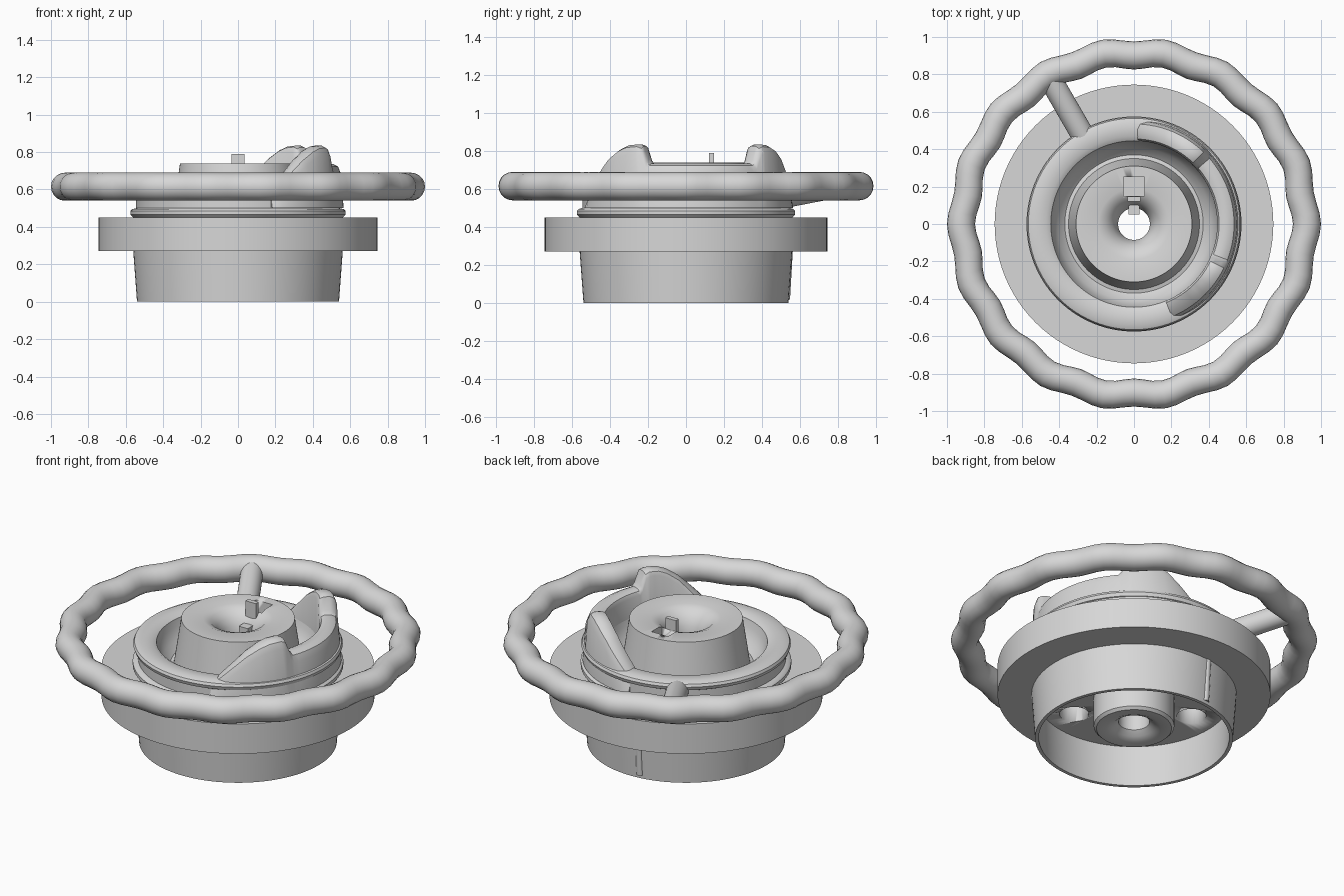
import bpy, bmesh, math
from mathutils import Vector

if "Cube" in bpy.data.objects:
    bpy.data.objects.remove(bpy.data.objects["Cube"])

grey = bpy.data.materials.new("light_grey")
grey.diffuse_color = (0.68, 0.68, 0.68, 1)
grey.use_nodes = True
grey.node_tree.nodes["Principled BSDF"].inputs["Base Color"].default_value = grey.diffuse_color


def finish(name, bm, angle=35):
    """Turn a bmesh into a named, smooth shaded object."""
    bmesh.ops.recalc_face_normals(bm, faces=bm.faces)
    me = bpy.data.meshes.new(name)
    bm.to_mesh(me)
    bm.free()
    me.materials.append(grey)
    ob = bpy.data.objects.new(name, me)
    bpy.context.collection.objects.link(ob)
    bpy.ops.object.select_all(action='DESELECT')
    ob.select_set(True)
    bpy.context.view_layer.objects.active = ob
    bpy.ops.object.shade_smooth_by_angle(angle=math.radians(angle))
    return ob


def loft(name, loops, closed, angle=35):
    """Skin a list of closed point loops; cap the ends when open."""
    bm = bmesh.new()
    rings = [[bm.verts.new(p) for p in lp] for lp in loops]
    n = len(rings[0])
    for i in range(len(rings) - (0 if closed else 1)):
        a, b = rings[i], rings[(i + 1) % len(rings)]
        for j in range(n):
            k = (j + 1) % n
            bm.faces.new((a[j], a[k], b[k], b[j]))
    if not closed:
        bm.faces.new(rings[0])
        bm.faces.new(rings[-1])
    return finish(name, bm, angle)


def polar(r, deg, z):
    a = math.radians(deg)
    return (r * math.cos(a), r * math.sin(a), z)


def cylinder(name, p, q, r, segs=32):
    p, q = Vector(p), Vector(q)
    rot = (q - p).to_track_quat('Z', 'Y')
    loops = [[c + rot @ Vector(polar(r, 360 * i / segs, 0)) for i in range(segs)]
             for c in (p, q)]
    return loft(name, loops, False)


def box(name, lo, hi):
    loops = [[(lo[0], lo[1], z), (hi[0], lo[1], z), (hi[0], hi[1], z), (lo[0], hi[1], z)]
             for z in (lo[2], hi[2])]
    return loft(name, loops, False)


# Turned body: bore, hub, pocket, collar, flange, skirt and lower hub
profile = [(.085, .10), (.085, .60), (.095, .65), (.115, .69), (.15, .725), (.19, .74),
           (.31, .74), (.35, .47), (.37, .465), (.41, .50), (.435, .56), (.445, .60),
           (.47, .615), (.54, .615), (.565, .605), (.572, .59), (.565, .57), (.545, .56),
           (.545, .50), (.565, .495), (.575, .485), (.575, .465), (.56, .45),
           (.745, .45), (.745, .27), (.56, .27), (.54, 0), (.52, 0), (.53, .25),
           (.22, .25), (.22, .075), (.205, .06), (.15, .06), (.115, .075)]
SEG = 96
body = loft("body", [[polar(r, 360 * i / SEG, z) for r, z in profile]
                     for i in range(SEG)], True)


def cut(cutter):
    cutter.hide_render = True
    cutter.hide_set(True)
    mod = body.modifiers.new(cutter.name, 'BOOLEAN')
    mod.operation = 'DIFFERENCE'
    mod.solver = 'EXACT'
    mod.object = cutter


# Blind holes in the underside and key notch in the hub
for i in range(3):
    a = 52 + 120 * i
    cut(cylinder("hole_cutter", polar(.37, a, .15), polar(.37, a, .38), .08))
cut(box("notch_cutter", (-.055, .15, .66), (.055, .25, .80)))

# Cam wall with two ramped lugs: (angle, height), mirrored about its middle
half = [(12, .735), (31, .735), (33, .755), (36, .825), (39, .835), (46, .83),
        (52, .81), (60, .765), (68, .70), (75, .64), (81, .585)]
track = [(-a, h) for a, h in reversed(half)] + half


def wall_section(a, h):
    pts = [(.44, .50), (.445, h - .03), (.455, h - .008), (.475, h), (.51, h),
           (.535, h - .012), (.55, h - .05), (.565, .50)]
    return [polar(r, a + 10, z) for r, z in pts]


dense = []
for (a0, h0), (a1, h1) in zip(track, track[1:]):
    n = max(1, round((a1 - a0) / 3))
    dense += [(a0 + (a1 - a0) * i / n, h0 + (h1 - h0) * i / n) for i in range(n)]
dense.append(track[-1])
loft("cam_wall", [wall_section(a, h) for a, h in dense], False, 40)

# Scalloped handwheel rim with eighteen finger bumps
rim = []
for i in range(108):
    a = 360 * i / 108
    rc = .913 + .012 * math.cos(math.radians(18 * a))
    rim.append([polar(rc + .075 * math.cos(t), a, .615 + .075 * math.sin(t))
                for t in (2 * math.pi * j / 20 for j in range(20))])
loft("wheel_rim", rim, True)

# Single spoke joining rim and collar
cylinder("spoke", polar(.47, 120, .54), polar(.90, 120, .612), .062)

# Key in the bore: upright tab on a flat bar
box("key_tab", (-.035, .12, .62), (.035, .147, .79))
box("key_bar", (-.03, .05, .62), (.03, .20, .665))

# Small rib on the back of the skirt
cylinder("skirt_rib", polar(.53, 97, .02), polar(.545, 97, .28), .022, 16)
